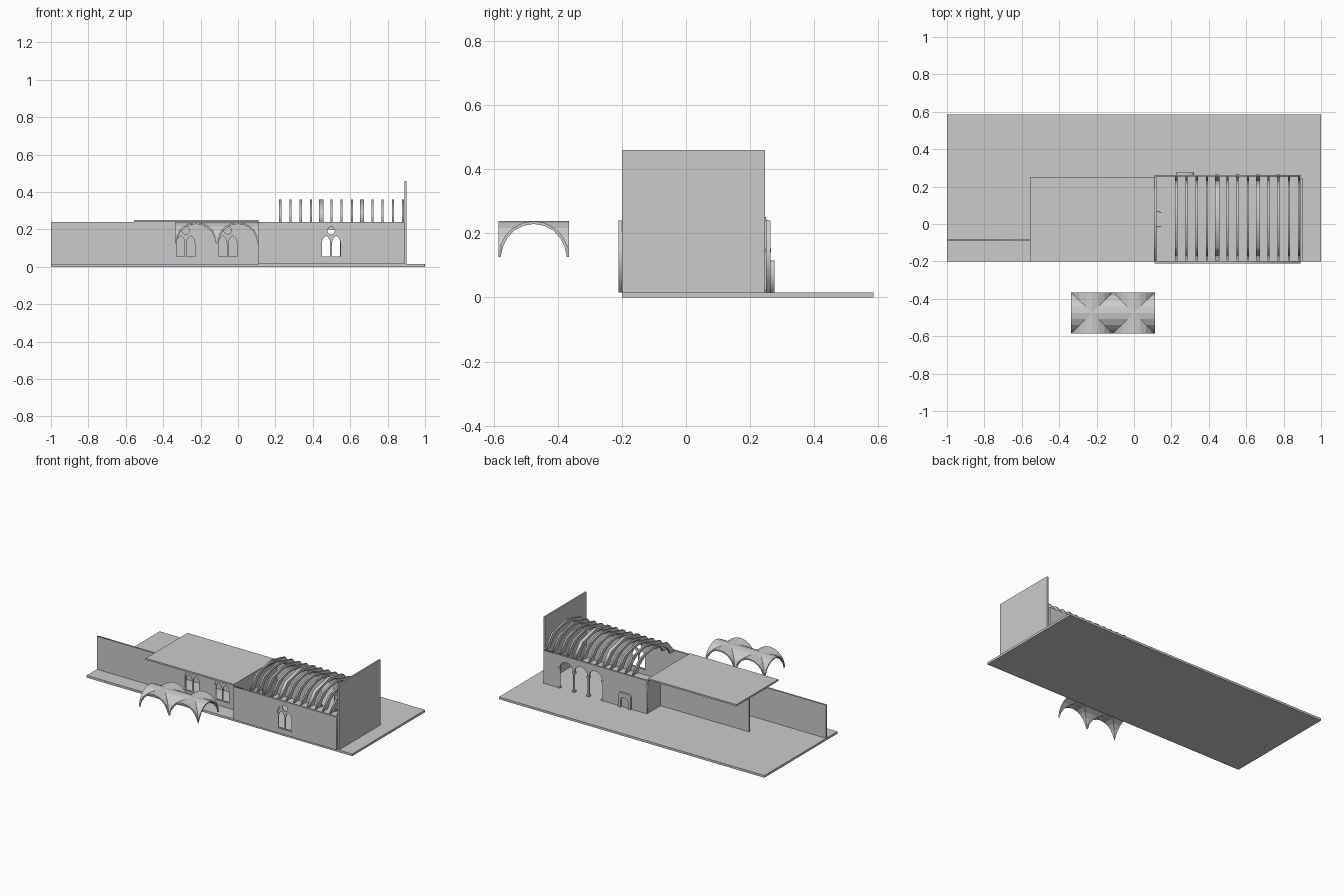
import bpy, bmesh, math
from mathutils import Matrix

if "Cube" in bpy.data.objects:
    bpy.data.objects.remove(bpy.data.objects["Cube"])

ROT = {'xz': Matrix(((1, 0, 0), (0, 0, -1), (0, 1, 0))),
       'yz': Matrix(((0, 0, 1), (1, 0, 0), (0, 1, 0)))}


def link(name, mesh):
    ob = bpy.data.objects.new(name, mesh)
    bpy.context.collection.objects.link(ob)
    return ob


def box(name, x0, x1, y0, y1, z0, z1):
    bm = bmesh.new()
    bmesh.ops.create_cube(bm, size=1)
    for v in bm.verts:
        v.co = ((x0 + x1) / 2 + v.co.x * (x1 - x0),
                (y0 + y1) / 2 + v.co.y * (y1 - y0),
                (z0 + z1) / 2 + v.co.z * (z1 - z0))
    me = bpy.data.meshes.new(name)
    bm.to_mesh(me)
    bm.free()
    return link(name, me)


def plate(name, plane, a, b, *outlines):
    """Flat panel between depths a and b; first outline is the edge, the rest are holes."""
    cu = bpy.data.curves.new(name, 'CURVE')
    cu.dimensions, cu.fill_mode, cu.extrude = '2D', 'BOTH', (b - a) / 2
    for pts in outlines:
        sp = cu.splines.new('POLY')
        sp.points.add(len(pts) - 1)
        for p, (u, v) in zip(sp.points, pts):
            p.co = (u, v, 0, 1)
        sp.use_cyclic_u = True
    tmp = link(name + '_curve', cu)
    me = bpy.data.meshes.new_from_object(tmp.evaluated_get(bpy.context.evaluated_depsgraph_get()))
    bpy.data.objects.remove(tmp)
    me.transform(ROT[plane].to_4x4())
    axis, mid = (1, (a + b) / 2) if plane == 'xz' else (0, (a + b) / 2)
    for v in me.vertices:
        v.co[axis] += mid
    return link(name, me)


def rect(u0, u1, v0, v1):
    return [(u0, v0), (u1, v0), (u1, v1), (u0, v1)]


def round_arc(c, r, zs, n=10):
    # left springing over the top to right springing
    return [(c - r * math.cos(math.pi * i / n), zs + r * math.sin(math.pi * i / n)) for i in range(n + 1)]


def pointed(c, w, z0, zs, n=6):
    h = [(c - w / 2 + w * math.cos(math.pi / 3 * i / n), zs + w * math.sin(math.pi / 3 * i / n))
         for i in range(n + 1)]
    left = [(2 * c - x, z) for x, z in reversed(h[:-1])]
    return [(c - w / 2, z0), (c + w / 2, z0)] + h + left


def tracery(cx, y):
    lights = [pointed(cx + s * 0.027, 0.044, 0.054, 0.128) for s in (-1, 1)]
    oculus = [(cx + 0.02 * math.cos(t * math.pi / 8), 0.194 + 0.02 * math.sin(t * math.pi / 8)) for t in range(16)]
    plate('window_tracery', 'xz', y - 0.003, y + 0.003, pointed(cx, 0.112, 0.049, 0.139), *lights, oculus)


# Ground slab, flat roof and tall end wall
box('ground_slab', -1, 1, -0.2, 0.585, 0, 0.015)
box('flat_roof', -0.555, 0.11, -0.2, 0.25, 0.24, 0.251)
box('end_wall', 0.889, 0.9, -0.2, 0.247, 0.015, 0.46)

# Long wing: front wall with two windows, plain rear wall
wing_windows = (-0.28, -0.055)
plate('wing_front_wall', 'xz', -0.091, -0.079, rect(-1, 0.11, 0.015, 0.24),
      *[pointed(c, 0.11, 0.05, 0.14) for c in wing_windows])
for c in wing_windows:
    tracery(c, -0.085)
box('wing_rear_wall', -0.555, 0.11, 0.105, 0.117, 0.015, 0.24)

# Hall front wall and window
plate('hall_front_wall', 'xz', -0.21, -0.197, rect(0.11, 0.889, 0.015, 0.24), pointed(0.498, 0.11, 0.05, 0.14))
tracery(0.498, -0.203)

# Hall back wall with three-arch arcade
cols = [0.443, 0.553, 0.663, 0.773]
edge = [(0.11, 0.24), (0.11, 0.015), (cols[0], 0.015)]
for a, b in zip(cols, cols[1:]):
    edge += round_arc((a + b) / 2, (b - a) / 2 - 0.006, 0.152)
edge += [(cols[3], 0.152), (cols[3], 0.015), (0.889, 0.015), (0.889, 0.24)]
edge.insert(3, (cols[0], 0.152))
plate('hall_back_wall', 'xz', 0.25, 0.263, edge)
for x in cols:
    bpy.ops.mesh.primitive_cylinder_add(vertices=12, radius=0.0065, depth=0.125, location=(x, 0.2565, 0.0785))
    bpy.context.object.name = 'arcade_column'
    bpy.ops.object.shade_smooth_by_angle()
    box('column_capital', x - 0.01, x + 0.01, 0.2475, 0.2655, 0.14, 0.153)
    box('column_base', x - 0.01, x + 0.01, 0.2475, 0.2655, 0.015, 0.026)

# Hall side wall with doorway and two open door leaves
plate('hall_side_wall', 'yz', 0.11, 0.12,
      [(-0.2, 0.24), (-0.2, 0.015), (-0.018, 0.015)] + round_arc(0.0275, 0.0455, 0.1)
      + [(0.073, 0.015), (0.255, 0.015), (0.255, 0.24)])
for y, ang in ((0.073, -20), (-0.018, 10)):
    leaf = box('door_leaf', 0, 0.036, -0.002, 0.002, 0, 0.11)
    leaf.location = (0.112, y, 0.015)
    leaf.rotation_euler.z = math.radians(ang)

# Arched surround on the outside of the back wall
plate('arched_surround', 'xz', 0.262, 0.276,
      [(0.225, 0.015), (0.244, 0.015)] + round_arc(0.2725, 0.0285, 0.06)
      + [(0.301, 0.015), (0.32, 0.015), (0.32, 0.1), (0.308, 0.115), (0.237, 0.115), (0.225, 0.1)])

# Roof trusses: angular outside, arched inside
outer = [(0.225, 0.24), (0.15, 0.325), (0, 0.36)]
inner = [(0.045, 0.336), (0.1, 0.318), (0.148, 0.285), (0.175, 0.24)]
half = outer + inner[:3] + inner[3:]
loop = ([(0.03 + y, z) for y, z in outer] + [(0.03 - y, z) for y, z in reversed(outer[:2])]
        + [(0.03 - y, z) for y, z in reversed(inner)] + [(0.03 + y, z) for y, z in inner])
for i in range(13):
    x = 0.226 + i * 0.0547
    w = 0.011 if i in (4, 8) else 0.0055
    plate('main_truss' if i in (4, 8) else 'roof_truss', 'yz', x - w, x + w, loop)


# Detached groin vault of two bays
def groin_bay(cx, cy, hx, hy, spring, rise, n=10):
    bm = bmesh.new()
    u = [-math.cos(math.pi * i / n) for i in range(n + 1)]
    g = [[bm.verts.new((cx + hx * a, cy + hy * b,
                        spring + rise * math.sqrt(max(0, 1 - min(abs(a), abs(b)) ** 2))))
          for b in u] for a in u]
    for i in range(n):
        for j in range(n):
            q = [g[i][j], g[i + 1][j], g[i + 1][j + 1], g[i][j + 1]]
            if i == j:
                bm.faces.new((q[0], q[1], q[2]))
                bm.faces.new((q[0], q[2], q[3]))
            elif i + j == n - 1:
                bm.faces.new((q[0], q[1], q[3]))
                bm.faces.new((q[1], q[2], q[3]))
            else:
                bm.faces.new(q)
    me = bpy.data.meshes.new('groin_vault_bay')
    bm.to_mesh(me)
    bm.free()
    ob = link('groin_vault_bay', me)
    mod = ob.modifiers.new('thickness', 'SOLIDIFY')
    mod.thickness, mod.offset = 0.009, -1


for cx in (-0.2245, -0.0005):
    groin_bay(cx, -0.475, 0.112, 0.11, 0.127, 0.111)
